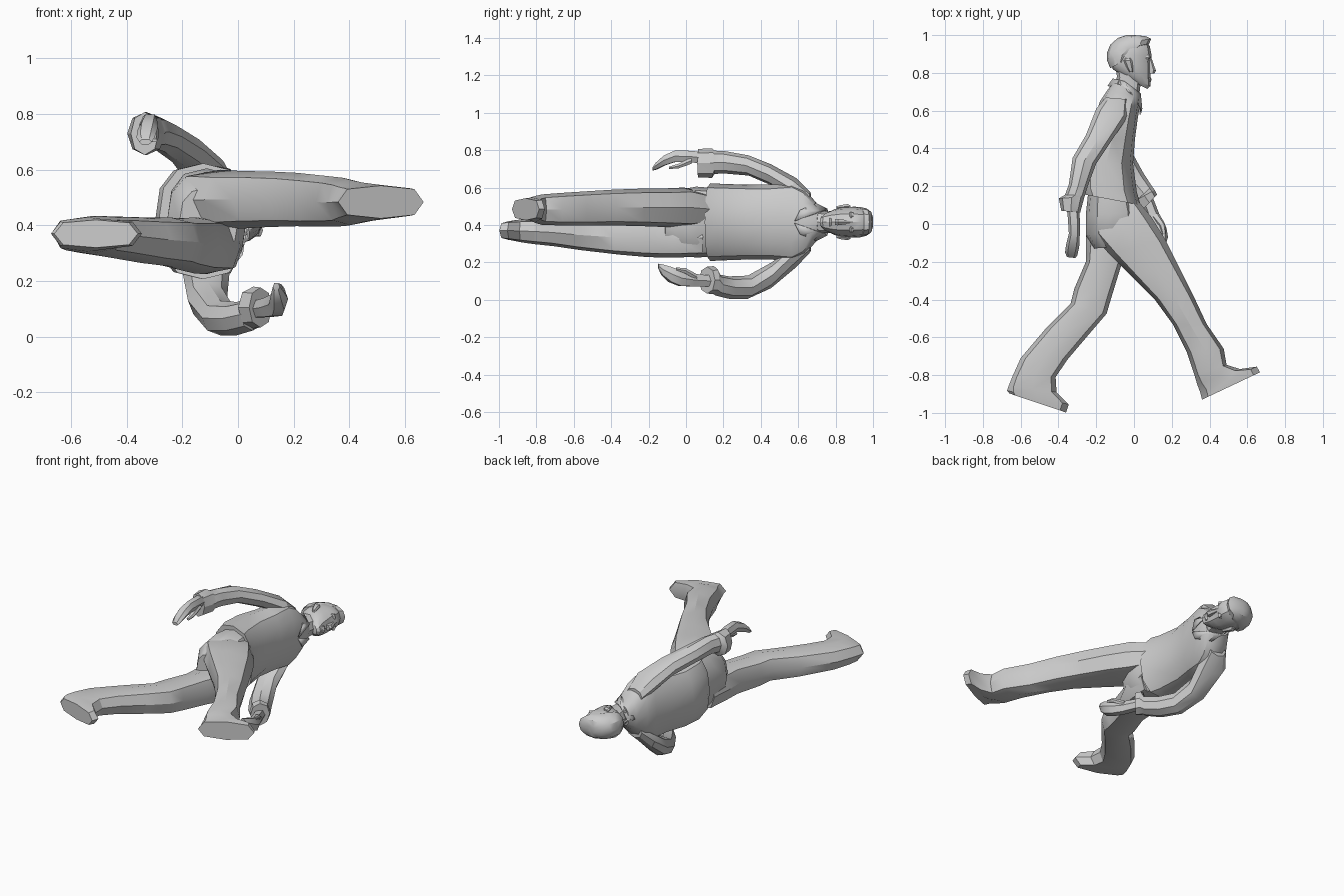
import bpy, bmesh, math
from mathutils import Vector

if "Cube" in bpy.data.objects:
    bpy.data.objects.remove(bpy.data.objects["Cube"], do_unlink=True)

GREY = (0.6, 0.6, 0.6, 1.0)
mat = bpy.data.materials.new("plain grey")
mat.use_nodes = True
mat.diffuse_color = GREY
for node in mat.node_tree.nodes:
    if node.type == 'BSDF_PRINCIPLED':
        node.inputs["Base Color"].default_value = GREY
        node.inputs["Roughness"].default_value = 0.8

MID = 0.415  # height of the body's symmetry plane (the figure lies on its side)


def finish(name, bm, angle=32):
    bmesh.ops.recalc_face_normals(bm, faces=bm.faces[:])
    mesh = bpy.data.meshes.new(name)
    bm.to_mesh(mesh)
    bm.free()
    mesh.materials.append(mat)
    ob = bpy.data.objects.new(name, mesh)
    bpy.context.collection.objects.link(ob)
    bpy.ops.object.select_all(action='DESELECT')
    ob.select_set(True)
    bpy.context.view_layer.objects.active = ob
    bpy.ops.object.shade_smooth_by_angle(angle=math.radians(angle))
    return ob


def loft(name, sections, sides=8, power=0.8, angle=32):
    """Skin rings given as (front x, front y, back x, back y, centre z, half width)."""
    bm = bmesh.new()
    rings = []
    for fx, fy, bx, by, z, hz in sections:
        front, back = Vector((fx, fy, z)), Vector((bx, by, z))
        mid, half = (front + back) / 2, (front - back) / 2
        ring = []
        for i in range(sides):
            a = 2 * math.pi * i / sides
            c, s = (math.copysign(abs(v) ** power, v) if abs(v) > 1e-6 else 0
                    for v in (math.cos(a), math.sin(a)))
            ring.append(bm.verts.new(mid + half * c + Vector((0, 0, hz * s))))
        rings.append(ring)
    for a, b in zip(rings, rings[1:]):
        for i in range(sides):
            j = (i + 1) % sides
            bm.faces.new((a[i], a[j], b[j], b[i]))
    bm.faces.new(rings[0])
    bm.faces.new(rings[-1])
    return finish(name, bm, angle)


# Shirt, loose at the back, with a slightly flared hem
loft("shirt", [
    (0.035, 0.10, -0.285, 0.16, MID, 0.208),
    (0.015, 0.17, -0.298, 0.20, MID, 0.205),
    (-0.005, 0.32, -0.288, 0.33, MID, 0.20),
    (0.005, 0.45, -0.235, 0.46, MID, 0.20),
    (0.02, 0.56, -0.20, 0.59, MID, 0.21),
    (0.03, 0.62, -0.18, 0.65, MID, 0.175),
    (0.035, 0.67, -0.14, 0.71, MID, 0.11),
    (0.03, 0.70, -0.11, 0.75, MID, 0.065)], sides=12)

# Trousers: seat and two striding legs
loft("trouser_seat", [
    (0.0, 0.16, -0.24, 0.19, MID, 0.18),
    (0.03, 0.06, -0.255, 0.05, MID, 0.19),
    (0.03, -0.02, -0.255, -0.06, MID, 0.172),
    (0.0, -0.11, -0.21, -0.13, MID, 0.12)], sides=12)

loft("front_leg", [
    (0.015, 0.13, -0.20, 0.05, 0.485, 0.09),
    (0.09, 0.04, -0.22, -0.06, 0.492, 0.108),
    (0.165, -0.08, -0.13, -0.16, 0.492, 0.103),
    (0.235, -0.22, -0.02, -0.27, 0.494, 0.10),
    (0.31, -0.37, 0.11, -0.40, 0.493, 0.096),
    (0.385, -0.53, 0.205, -0.53, 0.488, 0.092),
    (0.475, -0.66, 0.28, -0.68, 0.484, 0.087),
    (0.49, -0.745, 0.32, -0.80, 0.482, 0.081),
    (0.56, -0.768, 0.335, -0.85, 0.483, 0.071),
    (0.65, -0.755, 0.35, -0.89, 0.484, 0.063),
    (0.667, -0.785, 0.36, -0.93, 0.484, 0.059)], power=0.7)

loft("rear_leg", [
    (0.02, 0.09, -0.25, 0.06, 0.33, 0.10),
    (0.01, -0.07, -0.255, -0.09, 0.326, 0.101),
    (-0.065, -0.21, -0.255, -0.20, 0.328, 0.10),
    (-0.12, -0.39, -0.315, -0.34, 0.334, 0.092),
    (-0.145, -0.475, -0.335, -0.42, 0.34, 0.088),
    (-0.235, -0.58, -0.46, -0.545, 0.347, 0.082),
    (-0.35, -0.715, -0.60, -0.71, 0.36, 0.073),
    (-0.415, -0.81, -0.645, -0.81, 0.365, 0.068),
    (-0.41, -0.89, -0.665, -0.86, 0.368, 0.062),
    (-0.345, -0.955, -0.672, -0.882, 0.37, 0.055),
    (-0.36, -0.998, -0.66, -0.897, 0.37, 0.05)], power=0.68)

# Sleeves with flared cuffs
loft("upper_sleeve", [
    (-0.03, 0.66, -0.15, 0.67, 0.53, 0.045),
    (-0.03, 0.57, -0.20, 0.61, 0.59, 0.06),
    (-0.12, 0.44, -0.255, 0.47, 0.668, 0.056),
    (-0.20, 0.32, -0.325, 0.35, 0.718, 0.054),
    (-0.245, 0.20, -0.345, 0.21, 0.735, 0.06),
    (-0.26, 0.15, -0.365, 0.155, 0.735, 0.062),
    (-0.262, 0.145, -0.398, 0.135, 0.73, 0.078),
    (-0.285, 0.06, -0.385, 0.07, 0.73, 0.077)], power=0.95)

loft("lower_sleeve", [
    (-0.03, 0.66, -0.15, 0.67, 0.30, 0.045),
    (-0.03, 0.57, -0.20, 0.61, 0.235, 0.06),
    (-0.04, 0.46, -0.18, 0.45, 0.13, 0.068),
    (0.0, 0.36, -0.128, 0.30, 0.067, 0.062),
    (0.05, 0.27, -0.06, 0.19, 0.065, 0.06),
    (0.095, 0.20, 0.01, 0.12, 0.08, 0.058),
    (0.11, 0.18, 0.0, 0.12, 0.105, 0.075),
    (0.122, 0.155, 0.04, 0.07, 0.105, 0.072)], power=0.95)

# Hands with curled fingers and thumbs
loft("upper_hand", [
    (-0.295, 0.12, -0.36, 0.12, 0.755, 0.033),
    (-0.287, 0.03, -0.35, 0.03, 0.765, 0.035),
    (-0.287, -0.06, -0.345, -0.05, 0.768, 0.034),
    (-0.29, -0.12, -0.36, -0.11, 0.745, 0.03),
    (-0.30, -0.165, -0.365, -0.15, 0.715, 0.02),
    (-0.31, -0.18, -0.355, -0.175, 0.70, 0.01)], sides=6)
loft("upper_thumb", [
    (-0.285, 0.03, -0.325, 0.03, 0.745, 0.02),
    (-0.285, -0.04, -0.32, -0.04, 0.715, 0.014),
    (-0.29, -0.09, -0.31, -0.09, 0.705, 0.007)], sides=6)
loft("lower_hand", [
    (0.10, 0.14, 0.05, 0.09, 0.10, 0.034),
    (0.135, 0.05, 0.08, 0.01, 0.105, 0.038),
    (0.172, -0.02, 0.11, -0.05, 0.115, 0.045),
    (0.18, -0.07, 0.115, -0.10, 0.135, 0.045),
    (0.165, -0.12, 0.12, -0.135, 0.16, 0.032),
    (0.15, -0.145, 0.125, -0.15, 0.18, 0.014)], sides=6)
loft("lower_thumb", [
    (0.13, 0.06, 0.09, 0.04, 0.12, 0.02),
    (0.165, 0.0, 0.135, -0.01, 0.155, 0.016),
    (0.17, -0.05, 0.15, -0.055, 0.165, 0.008)], sides=6)

# Neck, head and hair
loft("neck", [
    (0.025, 0.66, -0.11, 0.70, MID, 0.062),
    (0.035, 0.74, -0.09, 0.78, MID, 0.058),
    (0.04, 0.80, -0.10, 0.84, MID, 0.06)])
loft("head", [
    (0.07, 0.715, 0.0, 0.75, MID, 0.03),
    (0.087, 0.73, -0.07, 0.79, MID, 0.052),
    (0.087, 0.775, -0.112, 0.82, MID, 0.07),
    (0.088, 0.82, -0.125, 0.85, MID, 0.079),
    (0.086, 0.86, -0.138, 0.88, MID, 0.081),
    (0.094, 0.89, -0.138, 0.90, MID, 0.081),
    (0.084, 0.94, -0.125, 0.94, MID, 0.077),
    (0.06, 0.98, -0.09, 0.97, MID, 0.06)], sides=12, power=0.9)
loft("hair", [
    (-0.02, 0.88, -0.126, 0.825, MID, 0.075),
    (0.02, 0.92, -0.144, 0.87, MID, 0.083),
    (0.08, 0.955, -0.142, 0.91, MID, 0.081),
    (0.092, 0.98, -0.125, 0.95, MID, 0.073),
    (0.06, 0.995, -0.085, 0.985, MID, 0.055),
    (0.0, 1.0, -0.04, 1.0, MID, 0.025)], sides=12, power=0.9)

# Facial features
loft("nose", [
    (0.092, 0.88, 0.06, 0.88, MID, 0.009),
    (0.116, 0.812, 0.06, 0.812, MID, 0.019),
    (0.108, 0.797, 0.06, 0.797, MID, 0.018)], sides=6, angle=20)
loft("lips", [
    (0.086, 0.778, 0.06, 0.778, MID, 0.02),
    (0.094, 0.767, 0.06, 0.767, MID, 0.027),
    (0.088, 0.75, 0.06, 0.75, MID, 0.018)], sides=6, angle=20)
for side, label in ((1, "upper"), (-1, "lower")):
    loft(label + "_brow", [
        (0.084, 0.895, 0.05, 0.895, MID + side * 0.033, 0.02),
        (0.09, 0.882, 0.05, 0.882, MID + side * 0.033, 0.024),
        (0.078, 0.873, 0.05, 0.873, MID + side * 0.033, 0.02)], sides=6)
    loft(label + "_ear", [
        (-0.005, 0.805, -0.025, 0.805, MID + side * 0.078, 0.008),
        (-0.005, 0.83, -0.04, 0.83, MID + side * 0.081, 0.012),
        (-0.01, 0.865, -0.055, 0.865, MID + side * 0.084, 0.014),
        (-0.02, 0.88, -0.045, 0.88, MID + side * 0.081, 0.008)], sides=6)

    # Collar flap: folded strip from nape to chest point
    bm = bmesh.new()
    pts = [(-0.11, 0.77, 0.0), (-0.05, 0.755, 0.068), (0.033, 0.69, 0.045), (0.033, 0.58, 0.005),
           (0.04, 0.61, 0.065), (-0.02, 0.695, 0.098), (-0.138, 0.73, 0.0)]
    v = [bm.verts.new((x, y, MID + side * z)) for x, y, z in pts]
    for face in ((0, 1, 5, 6), (1, 2, 4, 5), (2, 3, 4)):
        bm.faces.new([v[i] for i in face])
    flap = finish(label + "_collar", bm, 20)
    thick = flap.modifiers.new("thickness", 'SOLIDIFY')
    thick.thickness = 0.008
    thick.offset = 0
